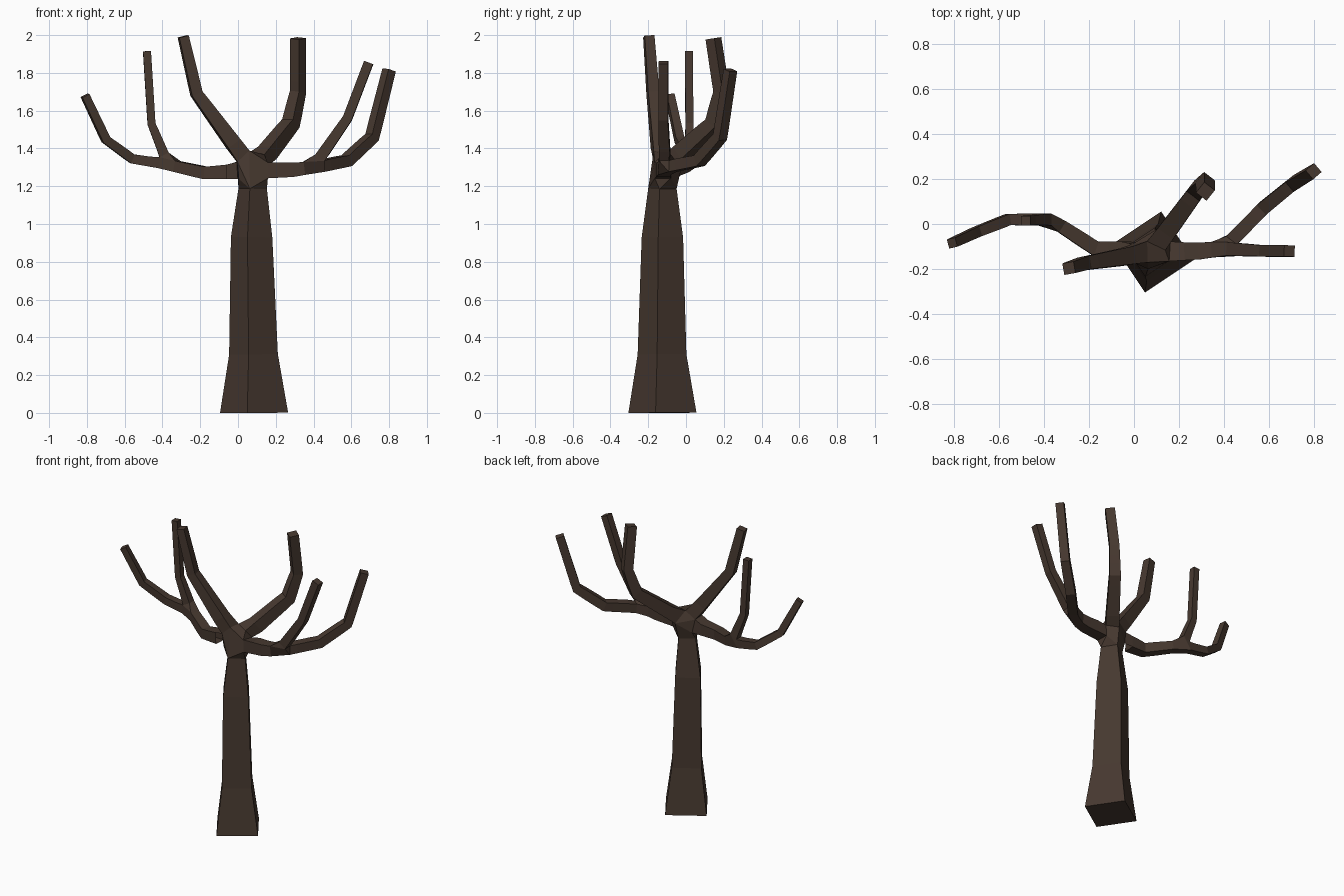
import bpy

# Skeleton of the tree: each chain is a list of (x, y, z, half width)
hub = (0.08, -0.125, 1.283, 0.045)
left_fork = (-0.37, 0.02, 1.315, 0.028)
right_fork = (0.40, -0.11, 1.30, 0.031)

chains = [
    # trunk
    [(0.085, -0.125, 0, 0.13), (0.082, -0.127, 0.31, 0.093),
     (0.072, -0.125, 0.93, 0.079), hub],
    # long left limb
    [hub, (-0.17, -0.11, 1.27, 0.033), left_fork, (-0.56, 0.02, 1.345, 0.025),
     (-0.70, -0.035, 1.447, 0.023), (-0.81, -0.085, 1.68, 0.021)],
    # upright left twig
    [left_fork, (-0.458, 0.018, 1.53, 0.021), (-0.482, 0.015, 1.915, 0.021)],
    # tall left limb
    [hub, (-0.22, -0.175, 1.69, 0.03), (-0.29, -0.197, 1.993, 0.026)],
    # back limb
    [hub, (0.28, 0.148, 1.533, 0.036), (0.318, 0.188, 1.70, 0.031),
     (0.318, 0.145, 1.983, 0.03)],
    # right limb
    [hub, (0.29, -0.12, 1.287, 0.038), right_fork, (0.575, 0.07, 1.335, 0.03),
     (0.71, 0.18, 1.46, 0.028), (0.80, 0.235, 1.815, 0.026)],
    # upright right twig
    [right_fork, (0.58, -0.12, 1.56, 0.025), (0.692, -0.12, 1.855, 0.025)],
]

# Merge shared joints into one connected edge network
nodes, edges = [], []
for chain in chains:
    ids = []
    for p in chain:
        if p not in nodes:
            nodes.append(p)
        ids.append(nodes.index(p))
    edges += list(zip(ids, ids[1:]))

mesh = bpy.data.meshes.new("bare_tree")
mesh.from_pydata([n[:3] for n in nodes], edges, [])
tree = bpy.data.objects.new("bare_tree", mesh)
bpy.context.collection.objects.link(tree)

# Square-section bark skin over the skeleton
skin = tree.modifiers.new("Skin", 'SKIN')
skin.use_smooth_shade = False
skin.branch_smoothing = 0
for i, n in enumerate(nodes):
    sv = mesh.skin_vertices[0].data[i]
    sv.radius = (n[3], n[3])
    sv.use_root = (i == 0)

bark = bpy.data.materials.new("bark")
bark.diffuse_color = (0.062, 0.040, 0.029, 1)
mesh.materials.append(bark)
